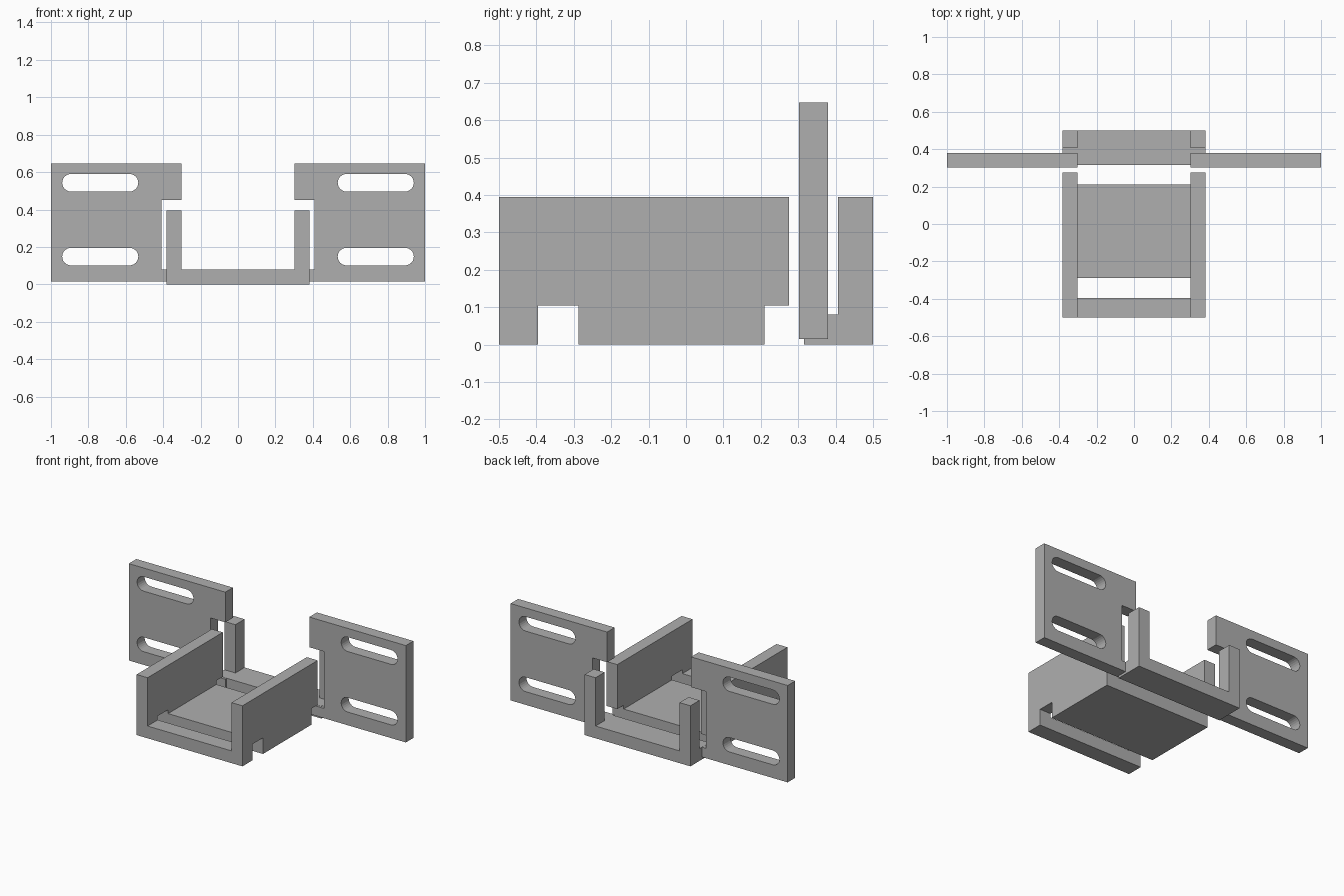
import bpy
import bmesh
from math import pi, sin, cos
from mathutils import Matrix

cube = bpy.data.objects.get("Cube")
if cube:
    bpy.data.objects.remove(cube, do_unlink=True)

grey = bpy.data.materials.new("plain grey")
grey.use_nodes = True
grey.diffuse_color = (0.43, 0.43, 0.43, 1)
grey.node_tree.nodes["Principled BSDF"].inputs["Base Color"].default_value = (0.43, 0.43, 0.43, 1)


def add_object(name, mesh):
    obj = bpy.data.objects.new(name, mesh)
    bpy.context.scene.collection.objects.link(obj)
    return obj


def baked_mesh(obj):
    deps = bpy.context.evaluated_depsgraph_get()
    deps.update()
    return bpy.data.meshes.new_from_object(obj.evaluated_get(deps))


def extrude_profile(name, loops, y0, y1):
    """Fill x-z loops (inner loops become holes) and extrude them along y."""
    curve = bpy.data.curves.new(name, "CURVE")
    curve.dimensions = "2D"
    curve.fill_mode = "BOTH"
    curve.extrude = (y1 - y0) / 2
    for loop in loops:
        spline = curve.splines.new("POLY")
        spline.points.add(len(loop) - 1)
        for point, (x, z) in zip(spline.points, loop):
            point.co = (x, z, 0, 1)
        spline.use_cyclic_u = True
    helper = add_object(name + "_profile", curve)
    mesh = baked_mesh(helper)
    bpy.data.objects.remove(helper, do_unlink=True)
    bpy.data.curves.remove(curve)
    mesh.transform(Matrix.Translation((0, (y0 + y1) / 2, 0)) @ Matrix.Rotation(pi / 2, 4, "X"))
    bm = bmesh.new()
    bm.from_mesh(mesh)
    bmesh.ops.remove_doubles(bm, verts=bm.verts, dist=1e-5)
    bmesh.ops.recalc_face_normals(bm, faces=bm.faces)
    for face in bm.faces:
        face.smooth = False
    bm.to_mesh(mesh)
    bm.free()
    mesh.name = name
    mesh.materials.clear()
    mesh.materials.append(grey)
    return add_object(name, mesh)


def rectangle(x0, x1, z0, z1):
    return [(x0, z0), (x1, z0), (x1, z1), (x0, z1)]


def rounded_slot(x0, x1, z, r, steps=12):
    right = [(x1 - r + r * cos(a), z + r * sin(a))
             for a in (pi * i / steps - pi / 2 for i in range(steps + 1))]
    return right + [(x0 + x1 - x, 2 * z - zz) for x, zz in right]


def cut_across(obj, y0, y1, z0, z1):
    """Cut a full-width rectangular channel and bake the result."""
    cutter = extrude_profile("cutter", [rectangle(-0.6, 0.6, z0, z1)], y0, y1)
    cutter.hide_render = True
    mod = obj.modifiers.new("channel", "BOOLEAN")
    mod.operation = "DIFFERENCE"
    mod.solver = "EXACT"
    mod.object = cutter
    mesh = baked_mesh(obj)
    obj.modifiers.clear()
    obj.data = mesh
    bpy.data.objects.remove(cutter, do_unlink=True)


# U-shaped channel section shared by the cradle and the rear bracket
OUT, IN, TOP, FLOOR = 0.382, 0.303, 0.395, 0.08
channel = [(-OUT, 0), (OUT, 0), (OUT, TOP), (IN, TOP),
           (IN, FLOOR), (-IN, FLOOR), (-IN, TOP), (-OUT, TOP)]

# Cradle with a strap slot near the front and a step at the back
cradle = extrude_profile("cradle", [channel], -0.5, 0.276)
cut_across(cradle, -0.395, -0.288, -0.1, 0.105)
cut_across(cradle, 0.21, 0.4, -0.1, 0.105)

# Rear bracket: floor lip in front of two upright posts
bracket = extrude_profile("rear_bracket", [channel], 0.316, 0.5)
cut_across(bracket, 0.2, 0.406, FLOOR, 0.6)

# Slotted mounting plates, each with an upper hook and a lower tab
hook = [(0.303, 0.015), (1, 0.015), (1, 0.647), (0.303, 0.647),
        (0.303, 0.45), (0.41, 0.45), (0.41, 0.079), (0.303, 0.079)]
slots = [rounded_slot(0.533, 0.94, z, 0.047) for z in (0.148, 0.543)]
plate = extrude_profile("left_mounting_plate", [hook] + slots, 0.302, 0.38)
mirrored = plate.data.copy()
mirrored.transform(Matrix.Scale(-1, 4, (1, 0, 0)))
mirrored.flip_normals()
add_object("right_mounting_plate", mirrored)
